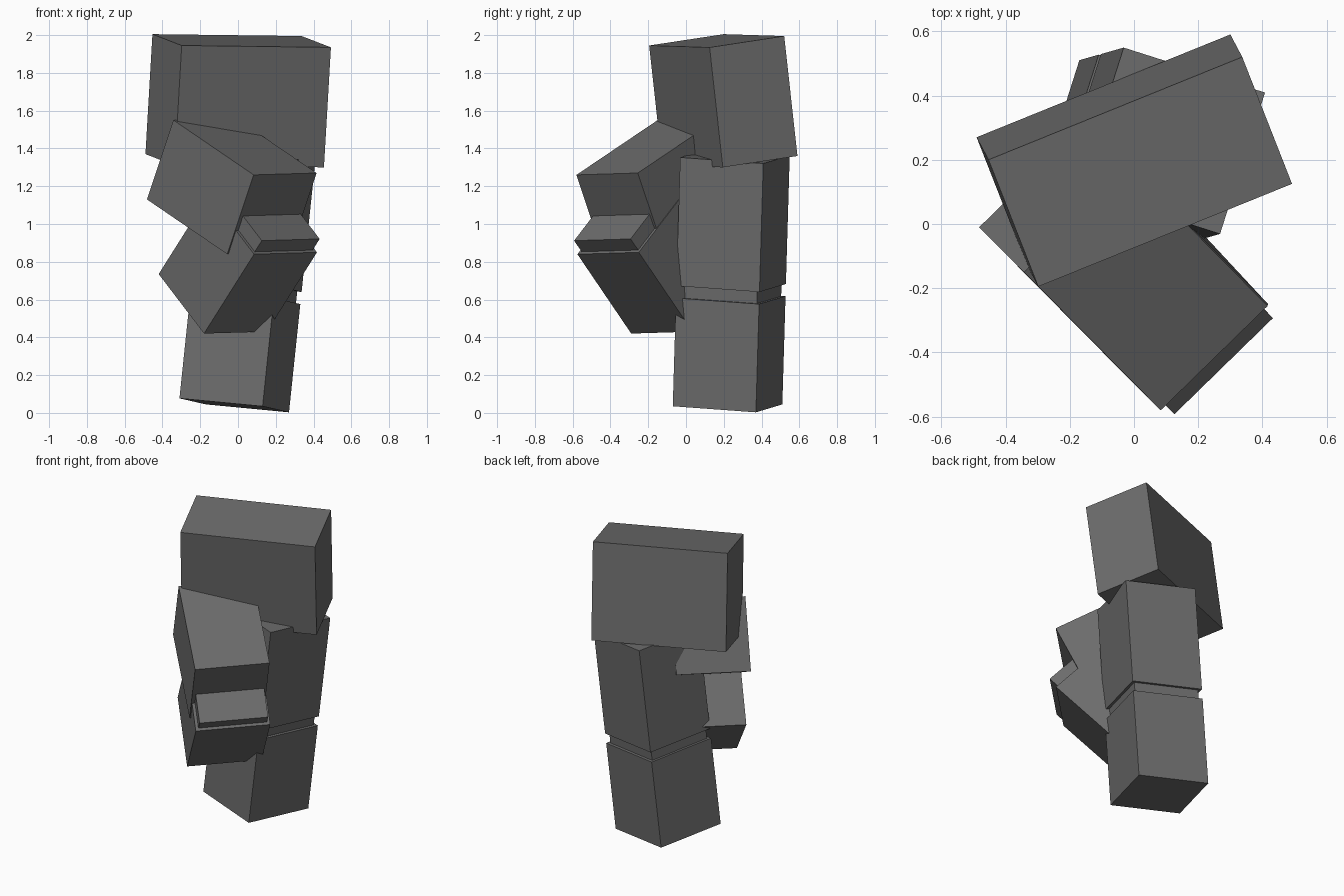
import bpy
import bmesh
from mathutils import Vector as V

if "Cube" in bpy.data.objects:
    bpy.data.objects.remove(bpy.data.objects["Cube"])

# One flat colour
grey = bpy.data.materials.new("dark_grey")
grey.diffuse_color = (0.15, 0.15, 0.15, 1)
grey.use_nodes = True
grey.node_tree.nodes["Principled BSDF"].inputs["Base Color"].default_value = grey.diffuse_color


def box(name, corner, a, b, c):
    """Flat-sided block spanned from a corner by three edge vectors."""
    bm = bmesh.new()
    bmesh.ops.create_cube(bm, size=1)
    for v in bm.verts:
        s = v.co + V((0.5, 0.5, 0.5))
        v.co = corner + a * s.x + b * s.y + c * s.z
    bmesh.ops.recalc_face_normals(bm, faces=bm.faces)
    mesh = bpy.data.meshes.new(name)
    bm.to_mesh(mesh)
    bm.free()
    mesh.materials.append(grey)
    obj = bpy.data.objects.new(name, mesh)
    bpy.context.collection.objects.link(obj)
    return obj


def shin_and_knee(side, corner, a, b, up):
    """Shin block with a slightly narrower knee block on its top end."""
    box(side + "_shin", corner, a, b, up)
    knee_corner = corner + (a + b) * 0.04 + up * 0.9
    box(side + "_knee", knee_corner, a * 0.92, b * 0.92, up * 0.24)


# Hip block
box("hip_block", V((-0.335, -0.125, 1.31)), V((0.79, 0.32, -0.01)),
    V((-0.155, 0.395, 0.06)), V((0.037, -0.07, 0.635)))

# Standing leg: shin, knee and thigh in one line
foot = V((0.13, -0.07, 0.035))
side, back, up = V((0.14, 0.44, -0.032)), V((-0.44, 0.14, 0.042)), V((0.06, 0.017, 0.573))
shin_and_knee("standing", foot, side, back, up)
box("standing_thigh", foot + up * 1.112, side, back, up * 1.187)

# Raised leg: thigh reaching forward, shin folded back under it
across = V((0.333, 0.325, 0.01))
box("raised_thigh", V((0.083, -0.58, 1.26)), across,
    V((-0.425, 0.43, 0.29)), V((-0.14, 0.14, -0.42)))
shin_and_knee("raised", V((-0.18, -0.29, 0.42)), across,
              V((-0.24, 0.241, 0.315)), V((0.265, -0.285, 0.42)))
